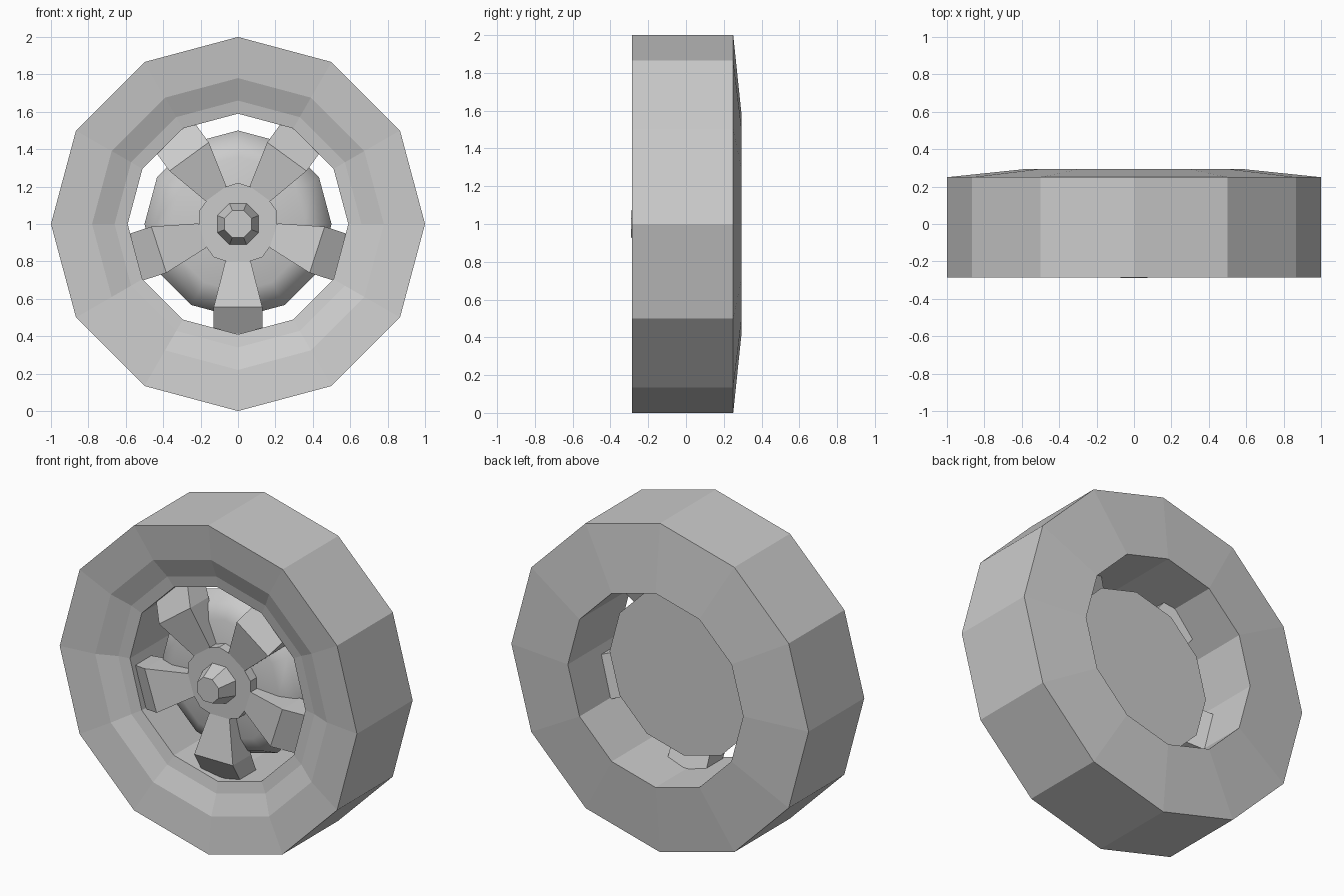
import bpy, bmesh, math
from mathutils import Matrix, Vector

cube = bpy.data.objects.get("Cube")
if cube:
    bpy.data.objects.remove(cube)

grey = bpy.data.materials.new("plain grey")
grey.use_nodes = True
grey.diffuse_color = (0.6, 0.6, 0.6, 1)
grey.node_tree.nodes["Principled BSDF"].inputs["Base Color"].default_value = (0.6, 0.6, 0.6, 1)

CENTRE = Vector((0, 0, 1))


def finish(name, bm):
    bmesh.ops.recalc_face_normals(bm, faces=bm.faces)
    mesh = bpy.data.meshes.new(name)
    bm.to_mesh(mesh)
    bm.free()
    mesh.materials.append(grey)
    obj = bpy.data.objects.new(name, mesh)
    obj.location = CENTRE
    bpy.context.collection.objects.link(obj)
    return obj


def lathe(name, profile, sides, turn=0.0, closed=False):
    """Sweep (radius, y) points around the axle; open profiles get end caps."""
    bm = bmesh.new()
    rings = []
    for r, y in profile:
        angles = [math.radians(turn) + math.tau * i / sides for i in range(sides)]
        rings.append([bm.verts.new((r * math.cos(a), y, r * math.sin(a))) for a in angles])
    pairs = list(zip(rings, rings[1:]))
    if closed:
        pairs.append((rings[-1], rings[0]))
    else:
        bm.faces.new(rings[0])
        bm.faces.new(rings[-1])
    for a, b in pairs:
        for i in range(sides):
            j = (i + 1) % sides
            bm.faces.new((a[i], a[j], b[j], b[i]))
    return finish(name, bm)


# Tyre with a dished front, open centre and slightly coned back
lathe("tyre", [(1, -0.285), (0.78, -0.258), (0.66, -0.208), (0.59, -0.195),
               (0.59, 0.293), (1, 0.25)], 12, closed=True)

# Rounded drum behind the spokes, with a flat back
drum = lathe("brake_drum", [(0.36, -0.12), (0.45, -0.08), (0.5, 0.02)], 12)
for face in drum.data.polygons:
    face.use_smooth = face.normal.y < 0.9

# Centre plate and protruding axle cap
lathe("centre_plate", [(0.22, -0.18), (0.22, -0.08)], 10, turn=18)
lathe("axle_cap", [(0.12, -0.18), (0.078, -0.29)], 8, turn=22.5)

# Five bent spokes: (radius, half width, front y, back y) at each station
stations = [(0.2, 0.068, -0.18, -0.08), (0.445, 0.13, -0.235, -0.06), (0.585, 0.13, -0.15, 0.0)]
bm = bmesh.new()
for k in range(5):
    spin = Matrix.Rotation(math.tau * k / 5, 4, 'Y')
    loops = []
    for r, w, front, back in stations:
        corners = [(-w, front, -r), (w, front, -r), (w, back, -r), (-w, back, -r)]
        loops.append([bm.verts.new(spin @ Vector(c)) for c in corners])
    bm.faces.new(loops[0])
    bm.faces.new(loops[-1])
    for a, b in zip(loops, loops[1:]):
        for i in range(4):
            j = (i + 1) % 4
            bm.faces.new((a[i], a[j], b[j], b[i]))
finish("spokes", bm)
